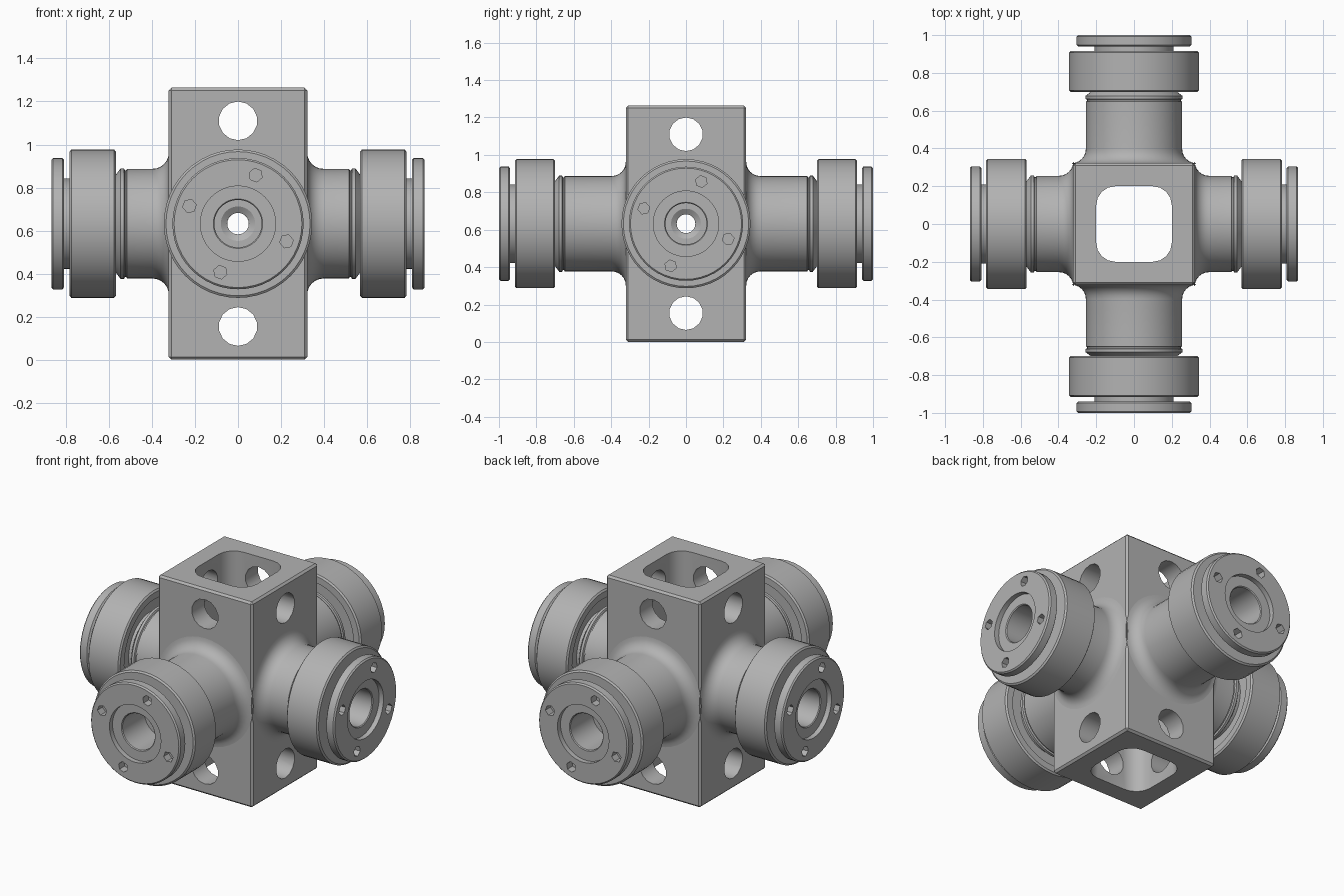
import bpy, bmesh, math
from mathutils import Matrix, Vector

cube = bpy.data.objects.get("Cube")
if cube:
    bpy.data.objects.remove(cube, do_unlink=True)

MID = 0.632          # height of the arm axes
HALF = 0.322         # half width of the hub block
BORE = 0.05

steel = bpy.data.materials.new("grey_steel")
steel.use_nodes = True
steel.diffuse_color = (0.45, 0.45, 0.45, 1)
steel.node_tree.nodes["Principled BSDF"].inputs["Base Color"].default_value = (0.45, 0.45, 0.45, 1)


def to_object(name, bm, matrix=None):
    bmesh.ops.recalc_face_normals(bm, faces=bm.faces)
    mesh = bpy.data.meshes.new(name)
    bm.to_mesh(mesh)
    bm.free()
    mesh.materials.append(steel)
    obj = bpy.data.objects.new(name, mesh)
    bpy.context.collection.objects.link(obj)
    if matrix:
        obj.matrix_world = matrix
    return obj


def activate(obj):
    bpy.ops.object.select_all(action="DESELECT")
    obj.select_set(True)
    bpy.context.view_layer.objects.active = obj


def smooth(obj):
    activate(obj)
    bpy.ops.object.shade_smooth_by_angle(angle=math.radians(32))


def cut(obj, cutter):
    mod = obj.modifiers.new("cut", "BOOLEAN")
    mod.operation, mod.solver, mod.object = "DIFFERENCE", "EXACT", cutter
    activate(obj)
    bpy.ops.object.modifier_apply(modifier=mod.name)
    bpy.data.objects.remove(cutter, do_unlink=True)


def revolve(name, profile, matrix=None, sides=48):
    """Spin a closed (radius, height) outline around z."""
    bm = bmesh.new()
    rings = []
    for i in range(sides):
        turn = Matrix.Rotation(math.tau * i / sides, 3, "Z")
        rings.append([bm.verts.new(turn @ Vector((r, 0, h))) for r, h in profile])
    n = len(profile)
    for i in range(sides):
        a, b = rings[i], rings[(i + 1) % sides]
        for j in range(n):
            k = (j + 1) % n
            bm.faces.new((a[j], b[j], b[k], a[k]))
    return to_object(name, bm, matrix)


def cylinder(name, radius, depth, sides, matrix):
    bm = bmesh.new()
    bmesh.ops.create_cone(bm, cap_ends=True, segments=sides, radius1=radius,
                          radius2=radius, depth=depth)
    return to_object(name, bm, matrix)


def box(name, size, centre):
    bm = bmesh.new()
    bmesh.ops.create_cube(bm, size=1)
    bmesh.ops.scale(bm, vec=size, verts=bm.verts)
    bmesh.ops.translate(bm, vec=centre, verts=bm.verts)
    return bm


# Hub block with fine edge chamfers
bm = box("hub", (2 * HALF, 2 * HALF, 2 * MID), (0, 0, MID))
bmesh.ops.bevel(bm, geom=bm.edges[:], offset=0.012, segments=1, affect="EDGES")
hub = to_object("hub_block", bm)

# Rounded square shaft running through the hub
bm = box("shaft", (0.4, 0.4, 2), (0, 0, MID))
upright = [e for e in bm.edges if abs(e.verts[0].co.z - e.verts[1].co.z) > 1]
bmesh.ops.bevel(bm, geom=upright, offset=0.1, segments=4, profile=0.5, affect="EDGES")
cut(hub, to_object("shaft_cutter", bm))

# Cross holes above and below the arms, and the arm bores
for turn in (0, math.pi / 2):
    spin = Matrix.Rotation(turn, 4, "Z") @ Matrix.Rotation(math.pi / 2, 4, "X")
    for offset, radius, sides in ((0.478, 0.09, 14), (-0.478, 0.09, 14), (0, BORE, 24)):
        place = Matrix.Translation((0, 0, MID + offset)) @ spin
        cut(hub, cylinder("hole_cutter", radius, 2, sides, place))
smooth(hub)

# Arms: heights in the outlines run outward along each arm
FILLET = 0.075
ROLLER = [(0.2, -0.27), (0.295, -0.27), (0.295, -0.3), (0.335, -0.3), (0.345, -0.292),
          (0.345, -0.093), (0.335, -0.085), (0.2, -0.085)]
CAP = [(0.175, -0.06), (0.295, -0.06), (0.305, -0.052), (0.305, -0.008),
       (0.297, 0), (0.175, 0)]

for index, (side, length) in enumerate((("front", 1.0), ("left", 0.868),
                                        ("back", 1.0), ("right", 0.868))):
    frame = (Matrix.Translation((0, 0, MID)) @ Matrix.Rotation(index * math.pi / 2, 4, "Z")
             @ Matrix.Rotation(math.pi / 2, 4, "X"))
    tip = frame @ Matrix.Translation((0, 0, length))

    # Hollow spindle with a flared root, groove and tapered collar
    root = HALF - length
    outline = [(BORE, root - 0.01), (0.318, root - 0.01)]
    for step in range(7):
        a = step / 6 * math.pi / 2
        outline.append((0.243 + FILLET * (1 - math.sin(a)) + 0.012,
                        root + FILLET * (1 - math.cos(a))))
    outline += [(0.255, -0.352), (0.248, -0.348), (0.248, -0.342), (0.257, -0.338),
                (0.257, -0.322), (0.225, -0.298), (0.21, -0.298), (0.21, -0.05),
                (0.175, -0.05), (0.175, -0.03), (0.115, -0.03), (0.11, -0.035),
                (0.11, -0.25), (0.08, -0.25), (BORE, -0.27)]
    smooth(revolve(side + "_spindle", outline, tip))

    smooth(revolve(side + "_roller", ROLLER, tip))

    # End cap with four six-sided bolt sockets
    cap = revolve(side + "_end_cap", CAP, tip)
    for bolt in range(4):
        spot = (Matrix.Rotation(math.radians(70 + 90 * bolt), 4, "Z")
                @ Matrix.Translation((0.24, 0, 0)))
        cut(cap, cylinder("socket_cutter", 0.032, 0.1, 6, tip @ spot))
    smooth(cap)
